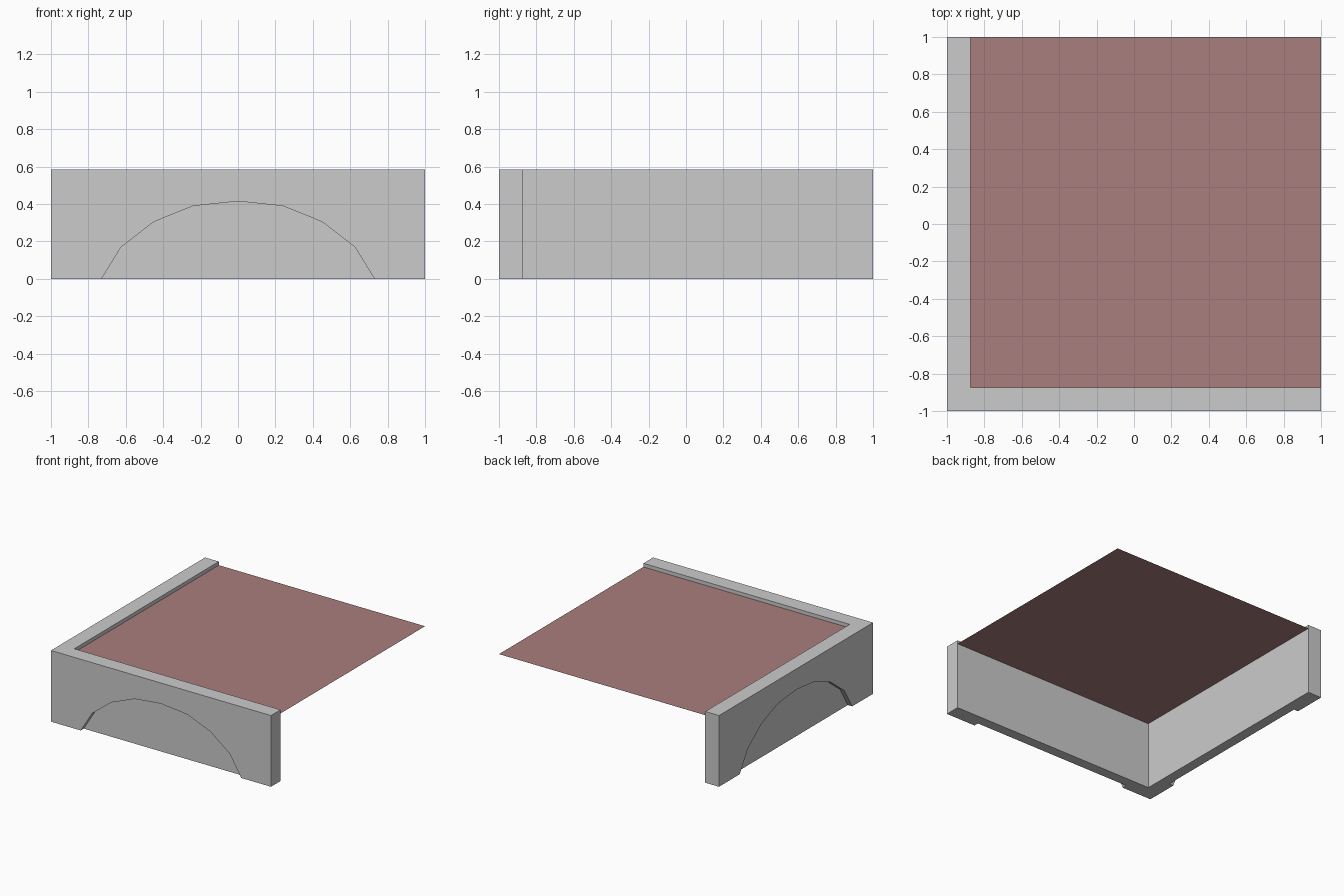
import bpy, bmesh
from mathutils import Matrix

if "Cube" in bpy.data.objects:
    bpy.data.objects.remove(bpy.data.objects["Cube"])

HEIGHT, INNER, DECK_Z, RECESS = 0.585, -0.875, 0.555, 0.04


def prism(name, points, offset):
    """Extrude a closed outline of 3D points by an offset vector."""
    bm = bmesh.new()
    face = bm.faces.new([bm.verts.new(p) for p in points])
    if any(offset):
        ext = bmesh.ops.extrude_face_region(bm, geom=[face], use_keep_orig=True)
        verts = [v for v in ext["geom"] if isinstance(v, bmesh.types.BMVert)]
        bmesh.ops.translate(bm, verts=verts, vec=offset)
        bmesh.ops.recalc_face_normals(bm, faces=bm.faces)
    mesh = bpy.data.meshes.new(name)
    bm.to_mesh(mesh)
    bm.free()
    obj = bpy.data.objects.new(name, mesh)
    bpy.context.collection.objects.link(obj)
    return obj


# L-shaped corner wall
outline = [(-1, -1), (1, -1), (1, INNER), (INNER, INNER), (INNER, 1), (-1, 1)]
wall = prism("corner_wall", [(x, y, 0) for x, y in outline], (0, 0, HEIGHT))

# Shallow blind arches in the two outer faces
half = [(0.73, -0.1), (0.73, 0), (0.625, 0.17), (0.45, 0.305), (0.24, 0.39)]
arch = half + [(0, 0.415)] + [(-x, z) for x, z in reversed(half)]
for side, swap in (("front", False), ("left", True)):
    pts = [(-1.1, a, z) if swap else (a, -1.1, z) for a, z in arch]
    depth = 0.1 + RECESS
    cutter = prism(side + "_arch_cutter", pts, (depth, 0, 0) if swap else (0, depth, 0))
    cutter.hide_render = True
    cutter.display_type = 'WIRE'
    mod = wall.modifiers.new(side + "_arch", 'BOOLEAN')
    mod.operation = 'DIFFERENCE'
    mod.solver = 'EXACT'
    mod.object = cutter

# Thin deck set just below the wall top
deck = prism("deck", [(INNER, INNER, DECK_Z), (1, INNER, DECK_Z), (1, 1, DECK_Z), (INNER, 1, DECK_Z)], (0, 0, 0))
brown = bpy.data.materials.new("brown")
brown.diffuse_color = (0.4, 0.21, 0.21, 1)
brown.use_nodes = True
brown.node_tree.nodes["Principled BSDF"].inputs["Base Color"].default_value = brown.diffuse_color
deck.data.materials.append(brown)
